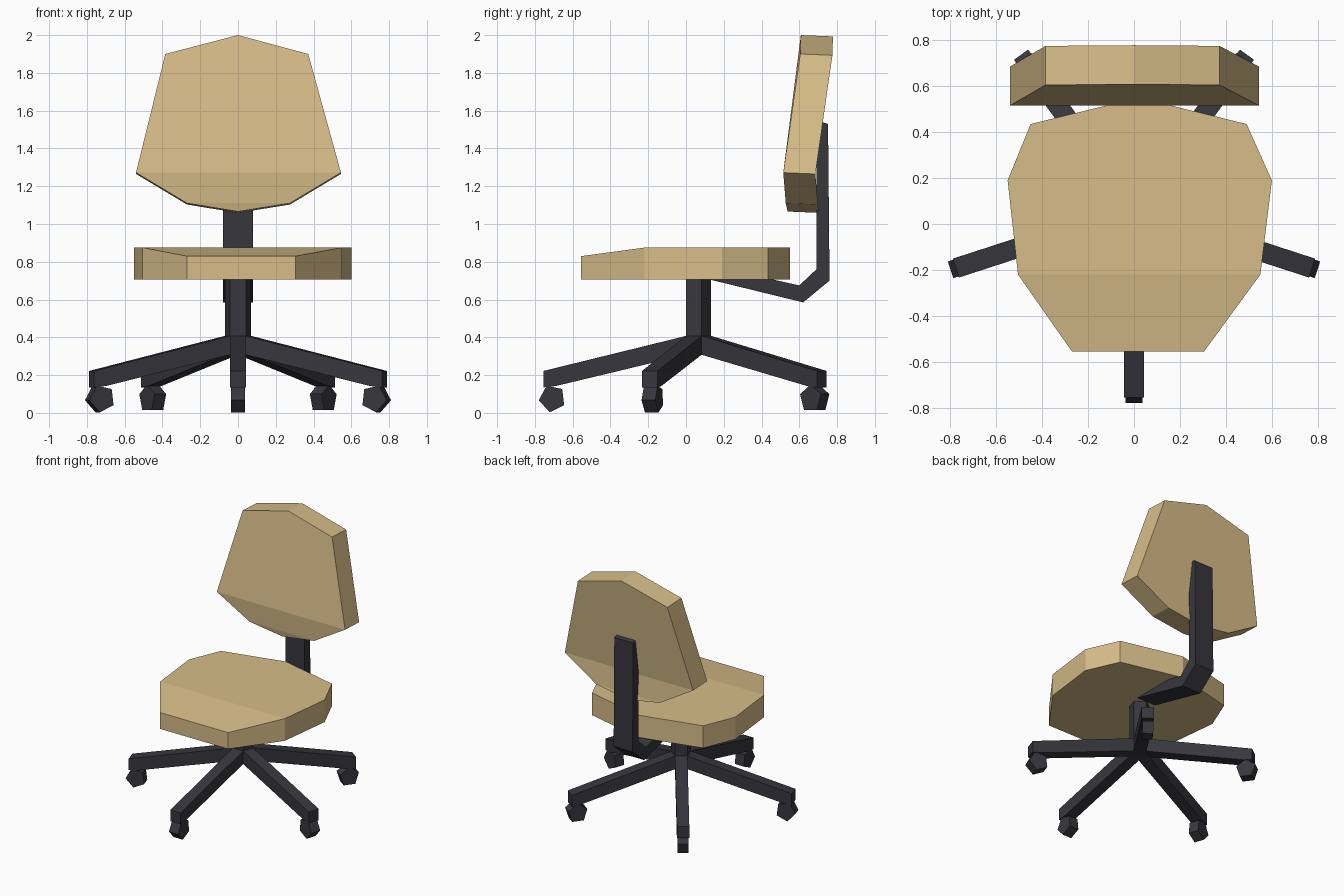
import bpy, math
from mathutils import Matrix, Vector

if "Cube" in bpy.data.objects:
    bpy.data.objects.remove(bpy.data.objects["Cube"])


def material(name, rgb):
    m = bpy.data.materials.new(name)
    m.diffuse_color = (*rgb, 1)
    m.use_nodes = True
    m.node_tree.nodes["Principled BSDF"].inputs["Base Color"].default_value = m.diffuse_color
    return m


TAN = material("tan fabric", (0.68, 0.51, 0.25))
DARK = material("dark plastic", (0.038, 0.037, 0.046))


def loft(name, a, b, mat, matrix=Matrix()):
    """Solid between two matching loops of 3D points."""
    n = len(a)
    faces = [tuple(range(n))[::-1], tuple(range(n, 2 * n))]
    faces += [(i, (i + 1) % n, n + (i + 1) % n, n + i) for i in range(n)]
    me = bpy.data.meshes.new(name)
    me.from_pydata([matrix @ Vector(p) for p in list(a) + list(b)], [], faces)
    me.materials.append(mat)
    ob = bpy.data.objects.new(name, me)
    bpy.context.collection.objects.link(ob)
    # consistent outward normals
    import bmesh
    bm = bmesh.new()
    bm.from_mesh(me)
    bmesh.ops.recalc_face_normals(bm, faces=bm.faces)
    bm.to_mesh(me)
    bm.free()
    return ob


def split_face(ob, i, j):
    """Cut a crease between two vertices across the face they share."""
    import bmesh
    bm = bmesh.new()
    bm.from_mesh(ob.data)
    bm.verts.ensure_lookup_table()
    bmesh.ops.connect_verts(bm, verts=[bm.verts[i], bm.verts[j]])
    bm.to_mesh(ob.data)
    bm.free()


# Seat: nine-sided cushion whose top slopes down at the front
outline = [(-0.27, -0.555), (0.305, -0.555), (0.55, -0.22), (0.60, 0.19), (0.49, 0.435),
           (0.02, 0.55), (-0.45, 0.435), (-0.55, 0.19), (-0.505, -0.22)]
seat = loft("seat", [(x, y, 0.705) for x, y in outline],
            [(x, y, 0.83 if y < -0.5 else 0.875) for x, y in outline], TAN)
split_face(seat, 9 + 2, 9 + 8)

# Backrest: leaning eight-sided cushion with creases near the lower edge
front = [(0, 0.608, 2.0), (0.372, 0.605, 1.90), (0.545, 0.515, 1.272), (0.275, 0.528, 1.11),
         (0, 0.538, 1.066), (-0.27, 0.528, 1.11), (-0.54, 0.515, 1.272), (-0.385, 0.605, 1.90)]
back = [(x, y + 0.17, z - 0.007) for x, y, z in front]
rest = loft("backrest", front, back, TAN)
for o in (0, 8):
    split_face(rest, o + 2, o + 6)
    split_face(rest, o + 3, o + 5)

# Bent arm carrying the backrest, built as three joined bars
arm = [((0.08, 0.79), (0.08, 0.717)), ((0.60, 0.675), (0.62, 0.585)),
       ((0.69, 0.76), (0.76, 0.70)), ((0.69, 1.55), (0.752, 1.53))]
path = [p[0] for p in arm] + [p[1] for p in reversed(arm)]
loft("backrest_arm", [(-0.08, y, z) for y, z in path], [(0.08, y, z) for y, z in path], DARK)

# Five-sided column with a flat side for each leg
CY, R = 0.06, 0.0735
penta = [(R * math.cos(math.radians(a)), CY + R * math.sin(math.radians(a)))
         for a in range(18, 378, 72)]
loft("column", [(x, y, 0.31) for x, y in penta], [(x, y, 0.72) for x, y in penta], DARK)

# Five legs and wheels, each made along +x then turned about the column
APO, W = R * math.cos(math.radians(36)), R * math.sin(math.radians(36))
leg = [(APO - 0.01, 0.31), (0.75, 0.142), (0.815, 0.135), (0.815, 0.222), (APO - 0.01, 0.41)]
for k, ang in enumerate((-90, -18, 54, 126, 198)):
    turn = Matrix.Translation((0, CY, 0)) @ Matrix.Rotation(math.radians(ang), 4, 'Z')
    loft(f"leg_{k + 1}", [(x, -W, z) for x, z in leg], [(x, W, z) for x, z in leg], DARK, turn)
    # rear wheels rest on a flat side, the others on a corner
    start = 90 if ang in (54, 126) else 65
    wheel = [(0.768 + 0.072 * math.cos(math.radians(start + 72 * i)),
              0.076 + 0.074 * math.sin(math.radians(start + 72 * i))) for i in range(5)]
    loft(f"wheel_{k + 1}", [(x, -0.038, z) for x, z in wheel],
         [(x, 0.038, z) for x, z in wheel], DARK, turn)
